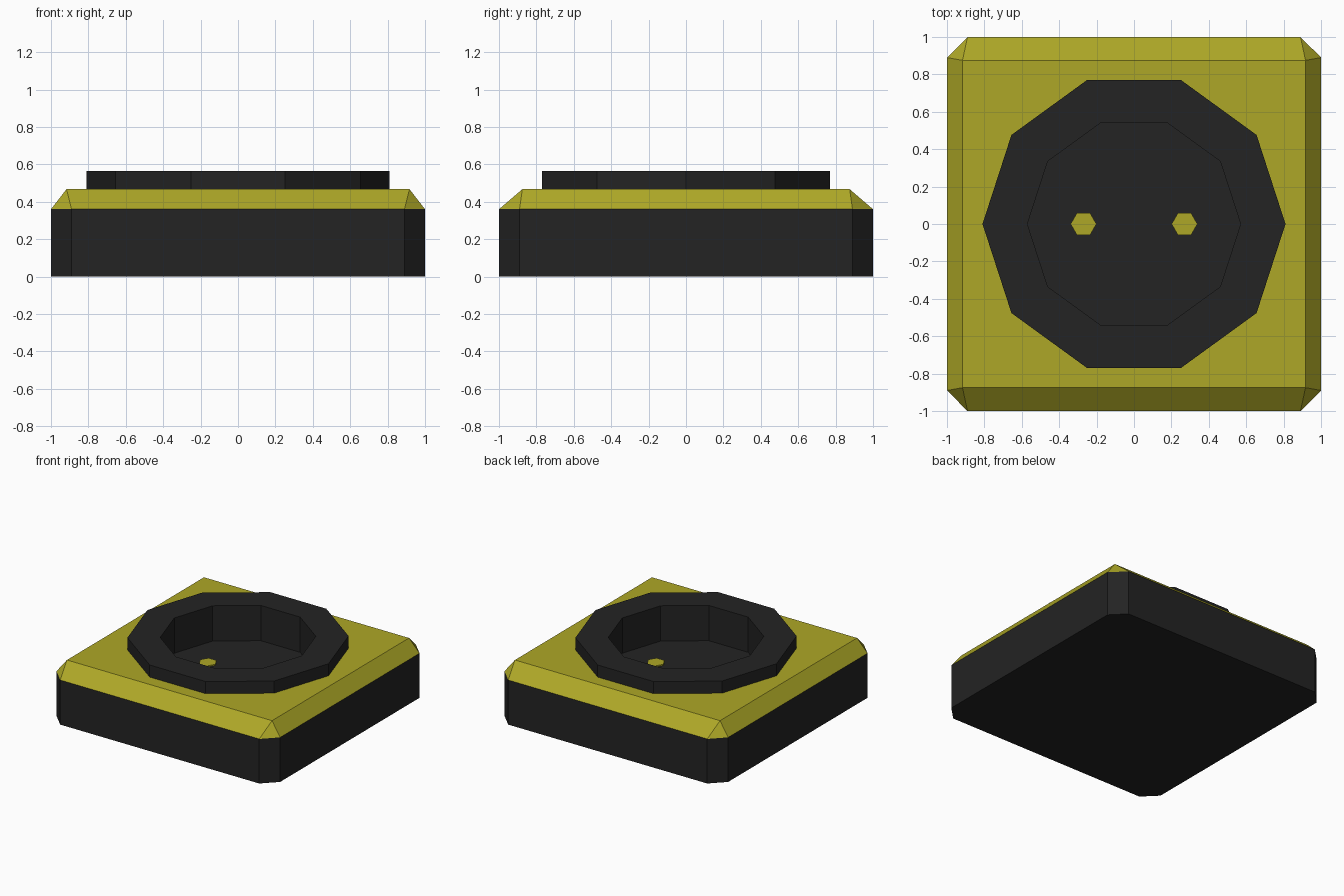
import bpy, bmesh, math

if "Cube" in bpy.data.objects:
    bpy.data.objects.remove(bpy.data.objects["Cube"])


def material(name, rgb):
    m = bpy.data.materials.new(name)
    m.diffuse_color = (*rgb, 1)
    m.use_nodes = True
    m.node_tree.nodes["Principled BSDF"].inputs["Base Color"].default_value = m.diffuse_color
    return m


BLACK = material("black_plastic", (0.017, 0.017, 0.017))
YELLOW = material("yellow_plastic", (0.42, 0.39, 0.02))


def finish(name, bm, mat):
    bmesh.ops.recalc_face_normals(bm, faces=bm.faces)
    me = bpy.data.meshes.new(name)
    bm.to_mesh(me)
    bm.free()
    me.materials.append(mat)
    ob = bpy.data.objects.new(name, me)
    bpy.context.collection.objects.link(ob)
    return ob


def ring(bm, pts, z):
    return [bm.verts.new((x, y, z)) for x, y in pts]


def bridge(bm, a, b):
    n = len(a)
    for i in range(n):
        j = (i + 1) % n
        bm.faces.new((a[i], a[j], b[j], b[i]))


def polygon(r, n, cx=0):
    return [(cx + r * math.cos(math.tau * i / n), r * math.sin(math.tau * i / n))
            for i in range(n)]


C = 0.89  # where the clipped corners begin
OUTLINE = [(1, -C), (1, C), (C, 1), (-C, 1), (-1, C), (-1, -C), (-C, -1), (C, -1)]
SEAM, TOP, RIM, FLOOR = 0.36, 0.467, 0.565, 0.28

# Base tray: clipped square, open at the top under the cover
bm = bmesh.new()
low, high = ring(bm, OUTLINE, 0), ring(bm, OUTLINE, SEAM)
bm.faces.new(low)
bridge(bm, low, high)
finish("base", bm, BLACK)

# Cover: sloped sides, triangular corners, top plate with a hole for the socket
bm = bmesh.new()
low = ring(bm, OUTLINE, SEAM)
top = ring(bm, [(0.917, -0.875), (0.917, 0.875), (-0.917, 0.875), (-0.917, -0.875)], TOP)
for i in range(4):
    a, b, c = low[2 * i], low[2 * i + 1], low[(2 * i + 2) % 8]
    t, u = top[i], top[(i + 1) % 4]
    bm.faces.new((a, b, u, t))
    bm.faces.new((b, c, u))
hole = ring(bm, polygon(0.7, 10), TOP)
edges = [bm.edges.get((top[i], top[(i + 1) % 4])) for i in range(4)]
edges += [bm.edges.new((hole[i], hole[(i + 1) % 10])) for i in range(10)]
bmesh.ops.triangle_fill(bm, edges=edges, use_beauty=True, use_dissolve=False)
finish("cover", bm, YELLOW)

# Socket: ten-sided raised rim with a recessed cup
bm = bmesh.new()
profile = [(0.57, FLOOR - 0.03), (0.57, TOP), (0.81, TOP), (0.81, RIM), (0.57, RIM), (0.57, FLOOR)]
# the outer cup wall is kept slightly wider than the inner one
profile[0], profile[1] = (0.62, FLOOR - 0.03), (0.62, TOP)
loops = [ring(bm, polygon(r, 10), z) for r, z in profile]
for a, b in zip(loops, loops[1:]):
    bridge(bm, a, b)
bm.faces.new(loops[0])
bm.faces.new(loops[-1])
finish("socket", bm, BLACK)

# Contacts: two six-sided pins just proud of the cup floor
for side, x in (("left", -0.27), ("right", 0.27)):
    bm = bmesh.new()
    low = ring(bm, polygon(0.069, 6, x), FLOOR - 0.01)
    high = ring(bm, polygon(0.069, 6, x), FLOOR + 0.01)
    bridge(bm, low, high)
    bm.faces.new(low)
    bm.faces.new(high)
    finish(side + "_contact", bm, YELLOW)
